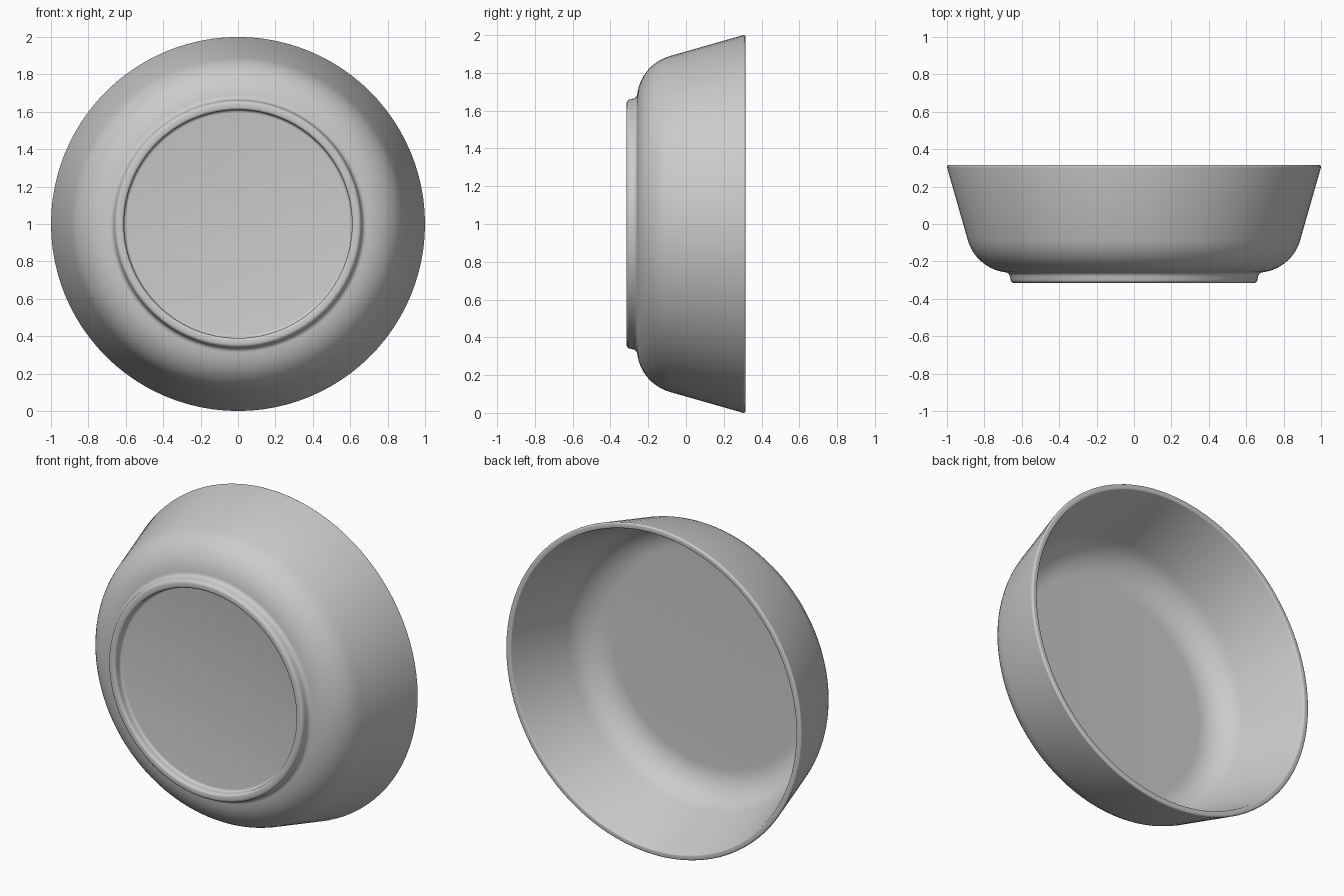
import bpy
import bmesh
from math import sin, cos, pi, radians
from mathutils import Matrix, Vector

cube = bpy.data.objects.get("Cube")
if cube:
    bpy.data.objects.remove(cube)

SEGMENTS = 96
CENTRE_Z = 1.0

ceramic = bpy.data.materials.new("grey ceramic")
ceramic.use_nodes = True
grey = (0.6, 0.6, 0.6, 1)
ceramic.diffuse_color = grey
ceramic.node_tree.nodes["Principled BSDF"].inputs["Base Color"].default_value = grey


def arc(r, y, radius, start, end, steps):
    """Points on an arc in the (radius, depth) plane, angles in degrees."""
    angles = [radians(start + (end - start) * i / steps) for i in range(steps + 1)]
    return [(r + radius * cos(a), y + radius * sin(a)) for a in angles]


# Profile from the recessed underside, round the foot and wall, to the inner floor
profile = [(0, -0.265)]
profile += arc(0.595, -0.28, 0.015, 90, 0, 4)         # recess corner
profile += arc(0.625, -0.3, 0.015, 180, 270, 4)       # foot inner edge
profile += arc(0.64, -0.295, 0.02, 270, 360, 5)       # foot outer edge
profile += arc(0.69, -0.285, 0.027, 180, 90, 5)       # fillet into body
profile += arc(0.658, -0.02, 0.24, 280, 345, 12)      # rounded shoulder
profile += arc(0.99, 0.305, 0.01, -15, 90, 4)         # rim outer edge
profile += arc(0.974, 0.305, 0.01, 90, 165, 4)        # rim inner edge
profile += arc(0.658, -0.02, 0.205, 345, 270, 12)     # inner curve
profile += [(0, -0.225)]

# Spin the profile round the depth axis
bm = bmesh.new()
verts = [bm.verts.new((r, y, 0)) for r, y in profile]
edges = [bm.edges.new(pair) for pair in zip(verts, verts[1:])]
bmesh.ops.spin(bm, geom=verts + edges, cent=(0, 0, 0), axis=(0, 1, 0),
               angle=2 * pi, steps=SEGMENTS, use_duplicate=False)
bmesh.ops.remove_doubles(bm, verts=bm.verts, dist=0.0005)
bmesh.ops.transform(bm, matrix=Matrix.Translation(Vector((0, 0, CENTRE_Z))), verts=bm.verts)
bmesh.ops.recalc_face_normals(bm, faces=bm.faces)

mesh = bpy.data.meshes.new("bowl")
bm.to_mesh(mesh)
bm.free()
mesh.materials.append(ceramic)
bowl = bpy.data.objects.new("bowl", mesh)
bpy.context.collection.objects.link(bowl)

bpy.ops.object.select_all(action="DESELECT")
bowl.select_set(True)
bpy.context.view_layer.objects.active = bowl
bpy.ops.object.shade_smooth_by_angle(angle=radians(35))
